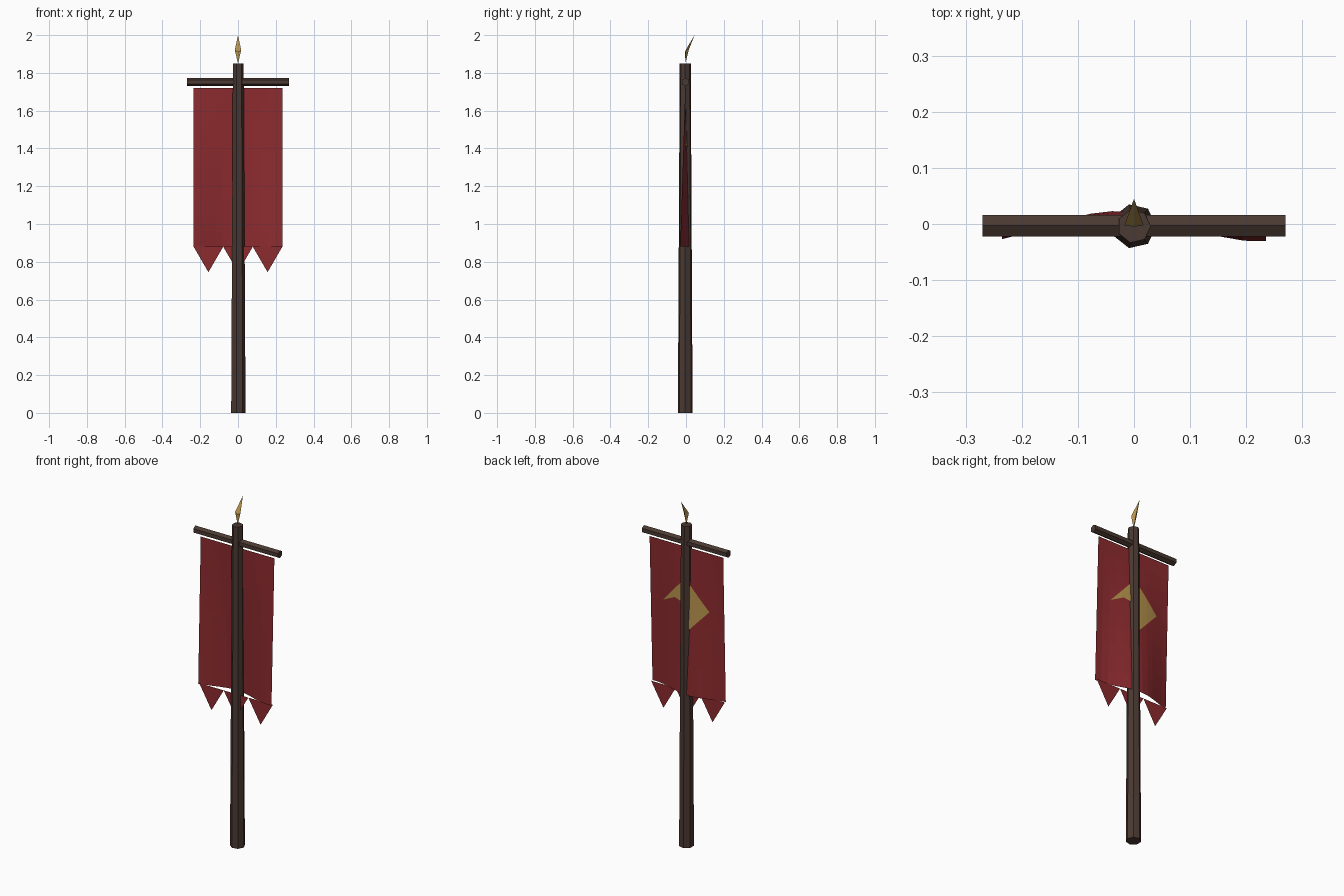
import bpy, bmesh, math
from mathutils import Vector

old = bpy.data.objects.get("Cube")
if old:
    bpy.data.objects.remove(old)


def material(name, rgb):
    m = bpy.data.materials.new(name)
    m.use_nodes = True
    m.diffuse_color = (*rgb, 1)
    m.node_tree.nodes["Principled BSDF"].inputs["Base Color"].default_value = (*rgb, 1)
    return m


WOOD = material("dark_wood", (0.07, 0.041, 0.032))
RED = material("red_cloth", (0.265, 0.024, 0.028))
GOLD = material("gold", (0.48, 0.296, 0.075))

AXIS_Y = -0.004            # depth of the pole and crossbar centre line
HALF, TOP, BOTTOM = 0.235, 1.72, 0.88
COLS, ROWS = 12, 10


def finish(bm, name, mat):
    mesh = bpy.data.meshes.new(name)
    bm.to_mesh(mesh)
    bm.free()
    mesh.materials.append(mat)
    ob = bpy.data.objects.new(name, mesh)
    bpy.context.collection.objects.link(ob)
    return ob


def rod(name, sides, r1, r2, length, turn=0):
    """Low-poly rod along z, with a vertex at the angle turn."""
    bm = bmesh.new()
    rings = []
    for r, z in ((r1, -length / 2), (r2, length / 2)):
        angles = [turn + math.tau * i / sides for i in range(sides)]
        rings.append([bm.verts.new((r * math.cos(a), r * math.sin(a), z)) for a in angles])
    low, high = rings
    for i in range(sides):
        j = (i + 1) % sides
        bm.faces.new((low[i], low[j], high[j], high[i]))
    bm.faces.new(low[::-1])
    bm.faces.new(high)
    return finish(bm, name, WOOD)


def ripple(x, z):
    """Depth of the cloth, waving more toward the bottom."""
    depth = (TOP - z) / (TOP - BOTTOM)
    return AXIS_Y + 0.027 * depth * math.cos(math.tau * (x + 0.03) / 0.5)


def cloth(name, outline, mat, offset=0.0):
    """Flat outline cut by the cloth grid, then pushed onto the ripple."""
    bm = bmesh.new()
    bm.faces.new([bm.verts.new((x, 0, z)) for x, z in outline])
    cuts = [(Vector((HALF * (2 * i / COLS - 1), 0, 0)), Vector((1, 0, 0))) for i in range(1, COLS)]
    cuts += [(Vector((0, 0, BOTTOM + (TOP - BOTTOM) * j / ROWS)), Vector((0, 0, 1))) for j in range(1, ROWS)]
    for co, normal in cuts:
        geom = bm.verts[:] + bm.edges[:] + bm.faces[:]
        bmesh.ops.bisect_plane(bm, geom=geom, plane_co=co, plane_no=normal, dist=1e-5)
    for v in bm.verts:
        v.co.y = ripple(v.co.x, v.co.z) + offset
    return finish(bm, name, mat)


# Pole and crossbar
pole = rod("pole", 7, 0.04, 0.03, 1.85)
pole.location = (0, AXIS_Y, 0.925)
bar = rod("crossbar", 6, 0.022, 0.022, 0.54)
bar.rotation_euler = (0, math.pi / 2, 0)
bar.location = (0, AXIS_Y + 0.001, 1.752)

# Spear tip leaning backward
bm = bmesh.new()
foot = bm.verts.new((0, -0.003, 1.85))
tip = bm.verts.new((0, 0.045, 2.0))
belt = [bm.verts.new(p) for p in
        ((-0.017, -0.002, 1.92), (0, -0.005, 1.91), (0.017, -0.002, 1.92), (0, 0.014, 1.92))]
for i in range(4):
    a, b = belt[i], belt[(i + 1) % 4]
    bm.faces.new((a, b, tip))
    bm.faces.new((b, a, foot))
finish(bm, "spear_tip", GOLD)

# Banner cloth
cloth("banner", [(-HALF, BOTTOM), (HALF, BOTTOM), (HALF, TOP), (-HALF, TOP)], RED)

# Three pointed tails
bm = bmesh.new()
third = 2 * HALF / 3
for i in range(3):
    x = -HALF + i * third
    bm.faces.new([bm.verts.new((px, -0.018, pz)) for px, pz in
                  ((x, BOTTOM), (x + third / 2, 0.745), (x + third, BOTTOM))])
finish(bm, "banner_tails", RED)

# Emblem on the back of the cloth
emblem = [(0.15, 1.375), (0, 1.545), (-0.15, 1.385), (0, 1.225), (0.01, 1.4), (0.07, 1.415)]
cloth("back_emblem", emblem, GOLD, 0.004)
